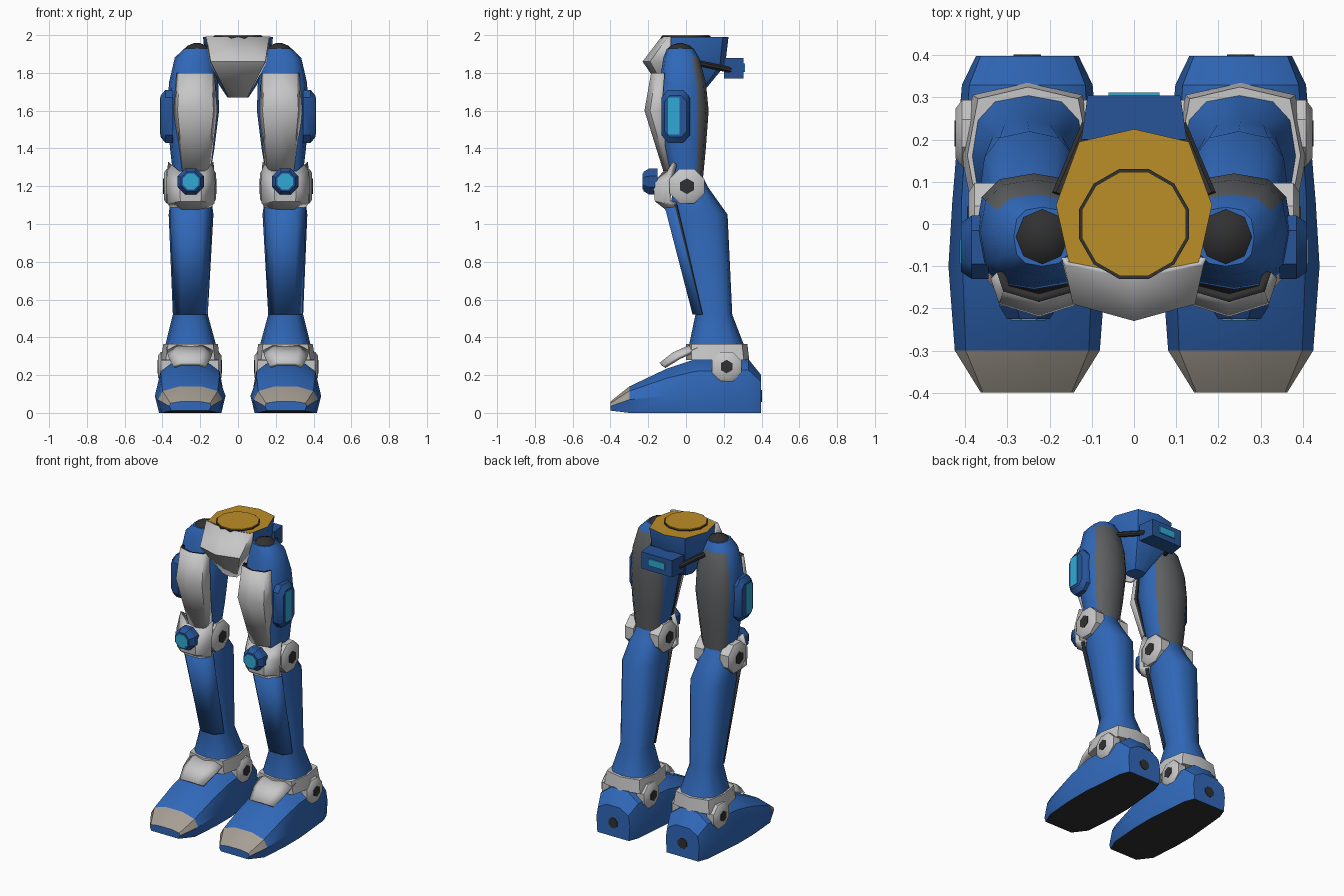
import bpy, bmesh, math
from mathutils import Vector

if "Cube" in bpy.data.objects:
    bpy.data.objects.remove(bpy.data.objects["Cube"])


def material(name, *rgb):
    m = bpy.data.materials.new(name)
    m.use_nodes = True
    m.diffuse_color = (*rgb, 1)
    m.node_tree.nodes["Principled BSDF"].inputs["Base Color"].default_value = (*rgb, 1)
    return m


BLUE = material("blue paint", .03, .14, .49)
NAVY = material("deep blue", .02, .09, .32)
LIGHT = material("light grey", .57, .57, .58)
TOE = material("warm grey", .38, .34, .29)
MID = material("mid grey", .11, .115, .12)
DARK = material("dark rubber", .03, .03, .03)
CYAN = material("cyan glow", .03, .40, .66)
GOLD = material("gold", .50, .27, .02)
parts = []


def finish(name, bm, mats, mirror, rule=None):
    """Turn a bmesh into an object, colour faces by rule, mirror across x."""
    if rule:
        for f in bm.faces:
            f.material_index = rule(f.normal, f.calc_center_median())
    mesh = bpy.data.meshes.new(name)
    bm.to_mesh(mesh)
    bm.free()
    for m in mats:
        mesh.materials.append(m)
    ob = bpy.data.objects.new(name, mesh)
    bpy.context.collection.objects.link(ob)
    if mirror:
        ob.modifiers.new("Mirror", 'MIRROR').use_axis = (True, False, False)
    parts.append(ob)
    return ob


def loft(name, rings, mats, mirror=True, rule=None):
    """Closed solid through rings with equal point counts."""
    bm = bmesh.new()
    rows = [[bm.verts.new(p) for p in ring] for ring in rings]
    n = len(rows[0])
    for a, b in zip(rows, rows[1:]):
        for i in range(n):
            j = (i + 1) % n
            bm.faces.new((a[i], a[j], b[j], b[i]))
    bm.faces.new(rows[0])
    bm.faces.new(rows[-1])
    bmesh.ops.recalc_face_normals(bm, faces=bm.faces)
    bm.normal_update()
    return finish(name, bm, mats, mirror, rule)


def limb(name, sections, mats, rule=None, n=12, power=.75):
    """Rounded-box limb: each section is z, x0, x1, y0, y1."""
    def soft(v):
        return math.copysign(abs(v) ** power, v) if abs(v) > 1e-6 else 0
    rings = []
    for z, x0, x1, y0, y1 in sections:
        rings.append([((x0 + x1) / 2 + (x1 - x0) / 2 * soft(math.sin(math.tau * k / n)),
                       (y0 + y1) / 2 + (y1 - y0) / 2 * soft(math.cos(math.tau * k / n)), z)
                      for k in range(n)])
    return loft(name, rings, mats, rule=rule)


def frustum(name, start, end, r1, r2, mat, n=8, mirror=True):
    start, end = Vector(start), Vector(end)
    q = (end - start).to_track_quat('Z', 'Y')
    rings = []
    for c, r in ((start, r1), (end, r2)):
        rings.append([c + q @ Vector((r * math.cos(t), r * math.sin(t), 0))
                      for t in (math.tau * (k + .5) / n for k in range(n))])
    return loft(name, rings, [mat], mirror)


def box(name, x0, x1, y0, y1, z0, z1, mat, mirror=True, taper=0):
    rings = [[(x0 + t, y, z0), (x1 - t, y, z0), (x1 - t, y, z1), (x0 + t, y, z1)]
             for y, t in ((y0, 0), (y1, taper))]
    return loft(name, rings, [mat], mirror)


def shell(name, xc, rows, thick, mats, mirror=True):
    """Symmetric armour plate; each row lists (offset, y, z) from middle to edge."""
    bm = bmesh.new()
    grid = []
    for row in rows:
        left = [(xc - u, y, z) for u, y, z in reversed(row) if u > 0]
        grid.append([bm.verts.new(p) for p in left + [(xc + u, y, z) for u, y, z in row]])
    for a, b in zip(grid, grid[1:]):
        for i in range(len(a) - 1):
            bm.faces.new((a[i], b[i], b[i + 1], a[i + 1]))
    ob = finish(name, bm, mats, mirror)
    s = ob.modifiers.new("Solidify", 'SOLIDIFY')
    s.thickness, s.offset = thick, -1
    s.material_offset = s.material_offset_rim = len(mats) - 1
    return ob


def joint(name, y, z, inner, outer, r):
    """Round joint caps on both sides of the leg."""
    for side, s in (("outer", 1), ("inner", -1)):
        x = .255
        frustum(f"{side}_{name}_cap", (x + s * inner, y, z), (x + s * (outer - .015), y, z), r, r, LIGHT)
        frustum(f"{side}_{name}_bevel", (x + s * (outer - .015), y, z), (x + s * outer, y, z), r, r * .75, LIGHT)
        frustum(f"{side}_{name}_bolt", (x + s * inner, y, z), (x + s * (outer + .003), y, z),
                r * .42, r * .42, DARK, 6)


# Thigh with grey back, hip dome and front armour
limb("thigh", [(1.93, .15, .285, -.10, .04), (1.88, .13, .335, -.12, .07),
               (1.75, .105, .365, -.14, .105), (1.6, .10, .375, -.155, .12),
               (1.4, .125, .36, -.12, .105), (1.19, .16, .335, -.07, .085)],
     [BLUE, MID], lambda n, c: int(n.y > .5 and c.z < 1.9))
limb("hip_dome", [(1.925, .15, .285, -.10, .04), (1.945, .17, .265, -.08, .02),
                  (1.957, .2, .235, -.045, -.015)], [DARK], n=8, power=1)
shell("thigh_armour", .225, [
    [(0, -.185, 1.8), (.085, -.16, 1.8), (.10, -.115, 1.8)],
    [(0, -.22, 1.6), (.095, -.19, 1.6), (.115, -.13, 1.6)],
    [(0, -.12, 1.28), (.065, -.10, 1.28), (.08, -.06, 1.28)]], .02, [LIGHT, DARK])

# Thigh side pod
hexagon = [(-.075, -.1), (-.04, -.14), (.04, -.14), (.075, -.1),
           (.075, .1), (.04, .14), (-.04, .14), (-.075, .1)]
loft("side_pod", [[(x, -.055 + u * s, 1.57 + v * s) for u, v in hexagon]
                  for x, s in ((.345, 1), (.385, 1), (.41, .78))], [NAVY])
box("pod_light", .405, .414, -.095, -.035, 1.475, 1.67, CYAN)

# Knee
shell("knee_cap", .25, [
    [(.06, -.10, 1.28), (.12, -.07, 1.33)], [(.06, -.175, 1.22), (.13, -.10, 1.22)],
    [(.055, -.165, 1.12), (.125, -.10, 1.11)], [(.05, -.10, 1.07), (.11, -.06, 1.09)]],
    .03, [LIGHT])
frustum("knee_lamp_base", (.25, -.15, 1.225), (.25, -.195, 1.225), .075, .075, NAVY)
frustum("knee_lamp_rim", (.25, -.195, 1.225), (.25, -.225, 1.225), .075, .055, NAVY)
frustum("knee_lamp", (.25, -.22, 1.225), (.25, -.229, 1.225), .045, .045, CYAN)
joint("knee", .005, 1.2, .06, .138, .1)

# Shin with trimmed front plate
limb("shin", [(1.25, .17, .33, -.05, .09), (1.19, .15, .35, -.07, .12),
              (1.05, .13, .367, -.085, .22), (.52, .16, .345, .05, .245),
              (.33, .108, .392, .01, .318)], [BLUE])
shell("shin_plate", .25, [
    [(.06, -.115, 1.1), (.112, -.06, 1.1)],
    [(.05, .035, .52), (.09, .085, .52)]], .02, [BLUE, DARK])

# Ankle
limb("ankle_ring", [(.28, .095, .41, 0, .335), (.365, .107, .395, 0, .325)], [LIGHT], n=8, power=.55)
shell("instep_flap", .255, [
    [(.07, .02, .36), (.125, .06, .345)], [(.065, -.07, .32), (.115, -.04, .30)],
    [(.05, -.14, .265), (.09, -.12, .25)]], .02, [LIGHT])
joint("ankle", .215, .245, .1, .168, .085)

# Foot: stations of y, sole width, widest, top, sole height, widest height, top height
stations = [(-.4, .10, .11, .08, .012, .035, .06), (-.3, .15, .172, .10, 0, .07, .14),
            (-.1, .165, .187, .10, 0, .09, .235), (.05, .165, .178, .115, 0, .1, .285),
            (.33, .14, .155, .10, 0, .12, .285), (.398, .115, .122, .08, 0, .1, .2)]
foot = []
for y, sole, wide, top, z0, zm, zt in stations:
    half = [(sole, z0), (wide, zm), ((wide + top) / 2 + .01, zm + (zt - zm) * .65), (top * .6, zt)]
    foot.append([(.253 + u, y, z) for u, z in half] + [(.253 - u, y, z) for u, z in reversed(half)])


def foot_colour(n, c):
    if n.z < -.8:
        return 1
    return 2 if c.y < -.3 and n.z > .15 else 0


loft("foot", foot, [BLUE, DARK, TOE], rule=foot_colour)
frustum("heel_plug", (.253, .394, .09), (.253, .402, .09), .035, .035, DARK)

# Pelvis, gold waist seat and front guard
half = [(0, .225), (.13, .195), (.185, .045), (.155, -.09), (0, -.12)]
outline = half + [(-x, y) for x, y in reversed(half[1:-1])]
loft("pelvis", [[(x * s, y * s, z) for x, y in outline]
                for z, s in ((1.67, .3), (1.84, .92), (1.99, 1))],
     [BLUE, GOLD], False, lambda n, c: int(n.z > .9))
frustum("waist_rim", (0, 0, 1.98), (0, 0, 1.994), .135, .135, DARK, 12, False)
frustum("waist_disc", (0, 0, 1.98), (0, 0, 2), .128, .128, GOLD, 12, False)
shell("pelvis_guard", 0, [
    [(0, -.13, 1.992), (.165, -.097, 1.992), (.172, -.08, 1.992)],
    [(0, -.23, 1.86), (.145, -.19, 1.86), (.15, -.08, 1.85)],
    [(0, -.10, 1.67), (.05, -.085, 1.67), (.055, -.03, 1.68)]], .015, [LIGHT], False)

# Rear pack with struts
box("rear_pack", -.125, .125, .2, .305, 1.77, 1.88, NAVY, False, .015)
box("rear_light", -.06, .06, .30, .312, 1.805, 1.85, CYAN, False)
frustum("rear_strut", (.18, .07, 1.85), (.11, .235, 1.815), .016, .016, DARK)

# Smooth the soft curves, keep hard corners
bpy.ops.object.select_all(action='DESELECT')
for ob in parts:
    ob.select_set(True)
bpy.context.view_layer.objects.active = parts[0]
bpy.ops.object.shade_smooth_by_angle(angle=math.radians(38))
